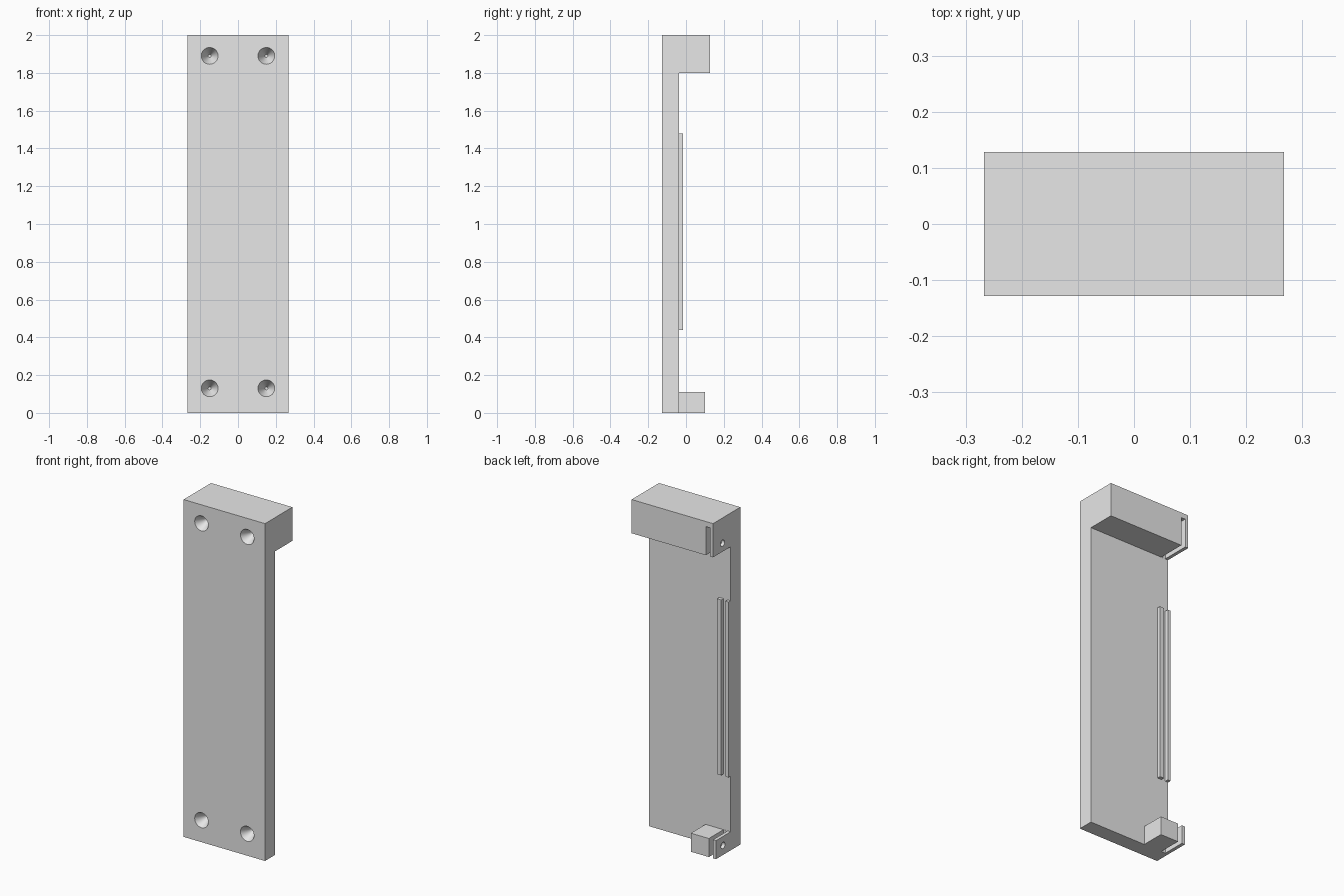
import bpy
import bmesh
from math import pi, radians
from mathutils import Matrix

cube = bpy.data.objects.get("Cube")
if cube:
    bpy.data.objects.remove(cube, do_unlink=True)

grey = bpy.data.materials.new("light_grey")
grey.use_nodes = True
COLOUR = (0.8, 0.8, 0.8, 1)
grey.diffuse_color = COLOUR
grey.node_tree.nodes["Principled BSDF"].inputs["Base Color"].default_value = COLOUR

HALF_W, FRONT, BACK, HEIGHT = 0.267, -0.128, 0.128, 2.0
PLATE_BACK = -0.037
SIDE = -HALF_W                      # the side that carries the panel channel
WALL, GAP_END = 0.02, 0.047         # channel limits, measured from that side
EPS = 0.02


def finish(name, bm):
    bmesh.ops.recalc_face_normals(bm, faces=bm.faces)
    mesh = bpy.data.meshes.new(name)
    bm.to_mesh(mesh)
    bm.free()
    mesh.materials.append(grey)
    ob = bpy.data.objects.new(name, mesh)
    bpy.context.collection.objects.link(ob)
    return ob


def box(name, x, y, z):
    bm = bmesh.new()
    bmesh.ops.create_cube(bm, size=1)
    for v in bm.verts:
        v.co = [lo + (c + 0.5) * (hi - lo) for c, (lo, hi) in zip(v.co, (x, y, z))]
    return finish(name, bm)


def cone(name, centre, r1, r2, depth, turn):
    bm = bmesh.new()
    bmesh.ops.create_cone(bm, cap_ends=True, segments=32, radius1=r1, radius2=r2,
                          depth=depth, matrix=Matrix.Translation(centre) @ turn)
    return finish(name, bm)


def cut(ob, cutter):
    mod = ob.modifiers.new("cut", 'BOOLEAN')
    mod.operation, mod.solver, mod.object = 'DIFFERENCE', 'EXACT', cutter
    bpy.context.view_layer.objects.active = ob
    bpy.ops.object.modifier_apply(modifier=mod.name)
    bpy.data.objects.remove(cutter, do_unlink=True)


# Back plate and top block: one profile extruded across the width
profile = [(FRONT, 0), (PLATE_BACK, 0), (PLATE_BACK, 1.8), (BACK, 1.8),
           (BACK, HEIGHT), (FRONT, HEIGHT)]
bm = bmesh.new()
face = bm.faces.new([bm.verts.new((-HALF_W, y, z)) for y, z in profile])
ext = bmesh.ops.extrude_face_region(bm, geom=[face])
bmesh.ops.translate(bm, vec=(2 * HALF_W, 0, 0),
                    verts=[g for g in ext["geom"] if isinstance(g, bmesh.types.BMVert)])
body = finish("plate_and_top_block", bm)

# Small block in the lower corner
foot = box("bottom_block", (SIDE, SIDE + 0.165), (PLATE_BACK, 0.10), (0, 0.11))

# Two thin rails that guide a panel along the side
for name, a, b in (("outer_rail", 0, WALL), ("inner_rail", GAP_END, GAP_END + 0.027)):
    box(name, (SIDE + a, SIDE + b), (PLATE_BACK, -0.016), (0.44, 1.48))

# Panel slots: closed at the top of the top block, open through the bottom block
slot_x = (SIDE + WALL, SIDE + GAP_END)
slot_y = (PLATE_BACK + 0.001, BACK + EPS)
cut(body, box("top_slot", slot_x, slot_y, (1.8 - EPS, 1.97)))
cut(foot, box("bottom_slot", slot_x, slot_y, (-EPS, 0.11 + EPS)))

# Screw holes in the side of both blocks
for ob, y, z in ((body, 0.039, 1.85), (foot, 0.035, 0.057)):
    cut(ob, cone("side_hole", (SIDE + 0.04, y, z), 0.019, 0.019, 0.14,
                 Matrix.Rotation(pi / 2, 4, 'Y')))

# Countersunk holes in the front
for x in (-0.15, 0.15):
    for z in (0.13, 1.89):
        cut(body, cone("countersink", (x, FRONT + 0.034, z), 0.045, 0.008, 0.07,
                       Matrix.Rotation(-pi / 2, 4, 'X')))

# Smooth the round holes and keep the edges sharp
for ob in (body, foot):
    bpy.ops.object.select_all(action='DESELECT')
    ob.select_set(True)
    bpy.context.view_layer.objects.active = ob
    bpy.ops.object.shade_smooth_by_angle(angle=radians(30))
